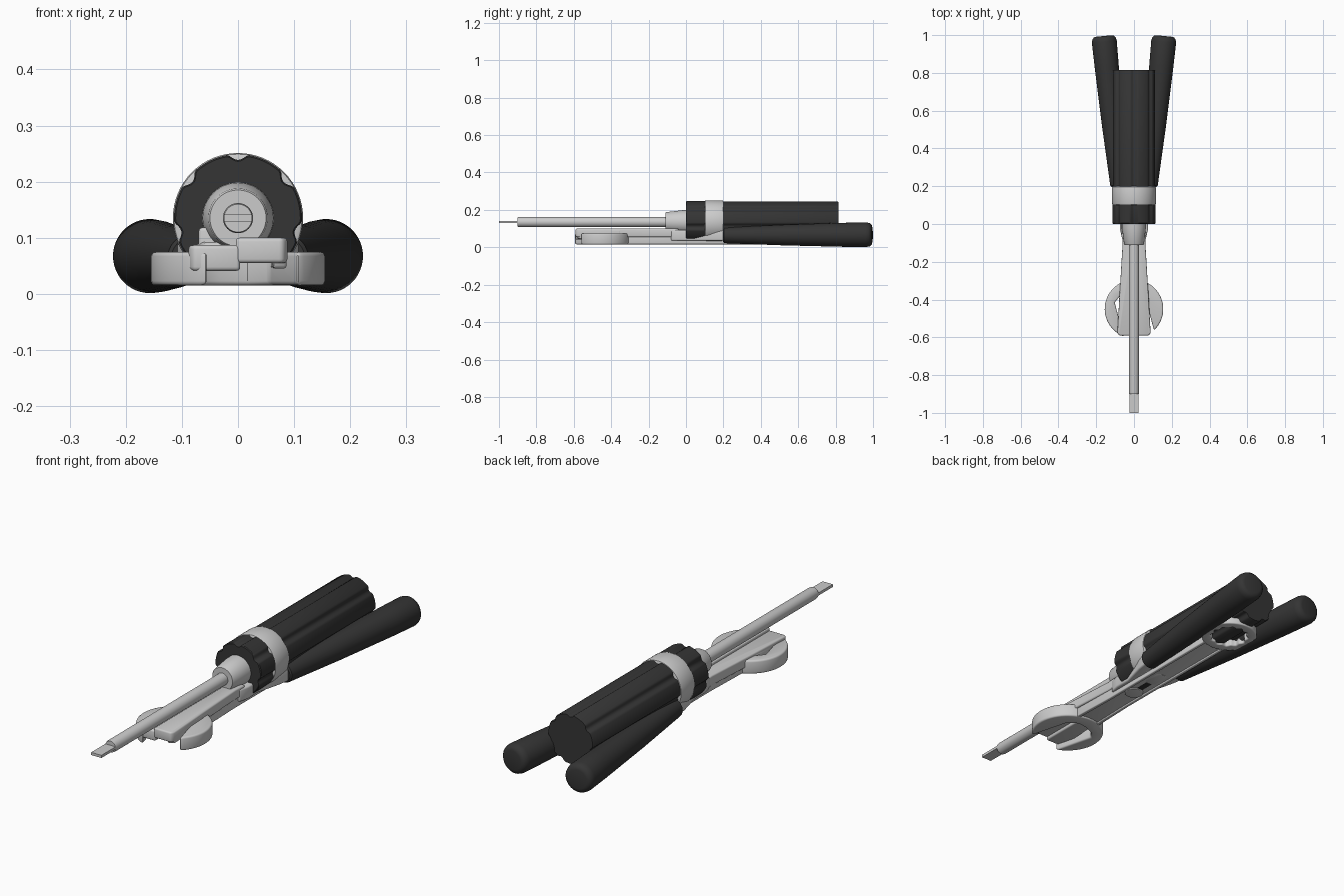
import bpy, bmesh
from math import sin, cos, pi, radians, asin
from mathutils import Vector

if "Cube" in bpy.data.objects:
    bpy.data.objects.remove(bpy.data.objects["Cube"])

AXIS_Z = 0.135


def material(name, color):
    m = bpy.data.materials.new(name)
    m.diffuse_color = color
    m.use_nodes = True
    m.node_tree.nodes["Principled BSDF"].inputs["Base Color"].default_value = m.diffuse_color
    return m


DARK = material("black_rubber", (0.035, 0.035, 0.035, 1))


def finish(name, bm, mat=None, bevel=0.0):
    bmesh.ops.recalc_face_normals(bm, faces=bm.faces)
    me = bpy.data.meshes.new(name)
    bm.to_mesh(me)
    bm.free()
    ob = bpy.data.objects.new(name, me)
    bpy.context.collection.objects.link(ob)
    if mat:
        me.materials.append(mat)
    bpy.ops.object.select_all(action='DESELECT')
    bpy.context.view_layer.objects.active = ob
    ob.select_set(True)
    if bevel:
        mod = ob.modifiers.new("bevel", 'BEVEL')
        mod.width, mod.segments = bevel, 3
        mod.limit_method, mod.angle_limit = 'ANGLE', radians(40)
        bpy.ops.object.modifier_apply(modifier=mod.name)
    bpy.ops.object.shade_smooth_by_angle(angle=radians(35))
    return ob


def prism(name, pts, z0, z1, mat=None, bevel=0.0):
    """Extrude an outline upward from z0 to z1."""
    bm = bmesh.new()
    face = bm.faces.new([bm.verts.new((x, y, z0)) for x, y in pts])
    ext = bmesh.ops.extrude_face_region(bm, geom=[face])
    bmesh.ops.translate(bm, vec=(0, 0, z1 - z0),
                        verts=[v for v in ext["geom"] if isinstance(v, bmesh.types.BMVert)])
    return finish(name, bm, mat, bevel)


def lathe(name, start, direction, profile, mat=None, n=48, shape=lambda a: 1.0):
    """Sweep (distance, radius) rings along a direction; shape scales radius by angle."""
    d = Vector(direction).normalized()
    u = d.cross(Vector((0, 0, 1))).normalized()
    v = u.cross(d)
    bm = bmesh.new()
    rings = []
    for t, r in profile:
        c = Vector(start) + d * t
        rings.append([bm.verts.new(c + (u * cos(a) + v * sin(a)) * r * shape(a))
                      for a in (2 * pi * i / n for i in range(n))])
    for a, b in zip(rings, rings[1:]):
        for i in range(n):
            bm.faces.new((a[i], a[(i + 1) % n], b[(i + 1) % n], b[i]))
    bm.faces.new(rings[0])
    bm.faces.new(rings[-1])
    return finish(name, bm, mat)


def flutes(a):
    """Seven narrow grooves around the grip, one at the top."""
    off = ((a - pi / 2) * 7 / (2 * pi) + 0.5) % 1 - 0.5
    return 1 - 0.09 * max(0.0, 1 - (off / 0.17) ** 2)


# screwdriver
c0 = (0, 0, AXIS_Z)
fwd = (0, 1, 0)
lathe("screwdriver_grip", c0, fwd, [(0.19, 0.112), (0.81, 0.112), (0.815, 0.109)],
      DARK, 140, flutes)
lathe("screwdriver_front_grip", c0, fwd, [(0, 0.111), (0.004, 0.114), (0.11, 0.114)],
      DARK, 140, flutes)
lathe("grip_ring", c0, fwd, [(0.1, 0.108), (0.103, 0.114), (0.11, 0.116), (0.19, 0.116),
                             (0.197, 0.114), (0.2, 0.108)], n=64)
lathe("collar", c0, fwd, [(-0.11, 0.04), (-0.11, 0.05), (-0.105, 0.053), (-0.02, 0.063),
                          (0.01, 0.064)])
lathe("screwdriver_shaft", c0, fwd, [(-0.9, 0.025), (-0.89, 0.027), (-0.1, 0.027)], n=32)
prism("screwdriver_tip", [(-0.025, -1), (0.025, -1), (0.025, -0.88), (-0.025, -0.88)],
      AXIS_Z - 0.006, AXIS_Z + 0.006)

# open end of the spanner, jaw turned 15 degrees
R = 0.155
centre = Vector((0, -0.45))
u = Vector((sin(radians(15)), -cos(radians(15))))
n = Vector((u.y, -u.x))
wl, wr = 0.09, 0.073
a0, a1 = asin(wl / R), 2 * pi - asin(wr / R)
head = []
for i in range(49):
    a = a0 + (a1 - a0) * i / 48
    head.append(centre + (u * cos(a) + n * sin(a)) * R)
head += [centre + u * d + n * w for d, w in
         ((-0.05, -wr), (-0.085, -0.04), (-0.092, 0.008), (-0.085, 0.055), (-0.06, wl))]
prism("spanner_open_end", head, 0.015, 0.075, bevel=0.008)

# spanner shank with a raised rim along each side
prism("spanner_shank", [(-0.06, -0.33), (0.06, -0.33), (0.052, -0.1), (0.055, 0.55),
                        (-0.055, 0.55), (-0.052, -0.1)], 0.022, 0.062, bevel=0.004)
for s, side in ((-1, "left"), (1, "right")):
    prism("shank_rim_" + side, [(s * 0.045, -0.32), (s * 0.063, -0.32), (s * 0.056, -0.1),
                                (s * 0.058, 0.56), (s * 0.042, 0.56), (s * 0.04, -0.1)],
          0.016, 0.066, bevel=0.004)

# ring end with a twelve-point hole
bm = bmesh.new()
N = 48
rows = []
for z in (0.015, 0.075):
    for inner in (False, True):
        row = []
        for i in range(N):
            a = 2 * pi * i / N
            r = 0.072 + 0.006 * abs(i % 4 - 2) if inner else 0.12
            row.append(bm.verts.new((r * cos(a), 0.645 + r * sin(a), z)))
        rows.append(row)
lo, li, ho, hi = rows
for a, b in ((lo, li), (li, hi), (hi, ho), (ho, lo)):
    for i in range(N):
        j = (i + 1) % N
        bm.faces.new((a[i], a[j], b[j], b[i]))
finish("spanner_ring_end", bm, bevel=0.006)

# pliers: mirrored jaws, joint arms and grips
for s, side, z0, z1 in ((-1, "left", 0.041, 0.087), (1, "right", 0.055, 0.1)):
    prism("pliers_jaw_" + side,
          [(-s * 0.004, -0.59), (s * 0.08, -0.59), (s * 0.088, -0.575), (s * 0.075, -0.35),
           (s * 0.06, -0.1), (s * 0.064, -0.04), (-s * 0.004, -0.04)], z0, z1, bevel=0.007)
    prism("jaw_lip_" + side,
          [(s * 0.062, -0.585), (s * 0.087, -0.57), (s * 0.076, -0.35), (s * 0.058, -0.35)],
          0.045, z1 - 0.008, bevel=0.006)
    prism("pliers_arm_" + side,
          [(0, -0.08), (s * 0.062, -0.08), (s * 0.074, -0.03), (s * 0.072, 0.04),
           (s * 0.1, 0.15), (s * 0.115, 0.24), (s * 0.06, 0.24), (s * 0.03, 0.1), (0, 0.06)],
          0.035, 0.092, bevel=0.008)
    p0, p1 = Vector((s * 0.083, 0.2, 0.064)), Vector((s * 0.16, 0.995, 0.0675))
    L = (p1 - p0).length
    lathe("pliers_grip_" + side, p0, p1 - p0,
          [(0, 0.036), (0.006, 0.042), (L * 0.4, 0.055), (L * 0.8, 0.064), (L - 0.03, 0.066),
           (L - 0.013, 0.062), (L - 0.003, 0.053), (L, 0.042)], DARK)

# joint block and pivot pin
prism("pliers_joint", [(-0.07, -0.05), (0, -0.05), (0, 0.03), (-0.07, 0.03)],
      0.05, 0.118, bevel=0.006)
prism("pivot_pin", [(0.04 * cos(2 * pi * i / 32), 0.04 * sin(2 * pi * i / 32))
                    for i in range(32)], 0.017, 0.1, bevel=0.003)
